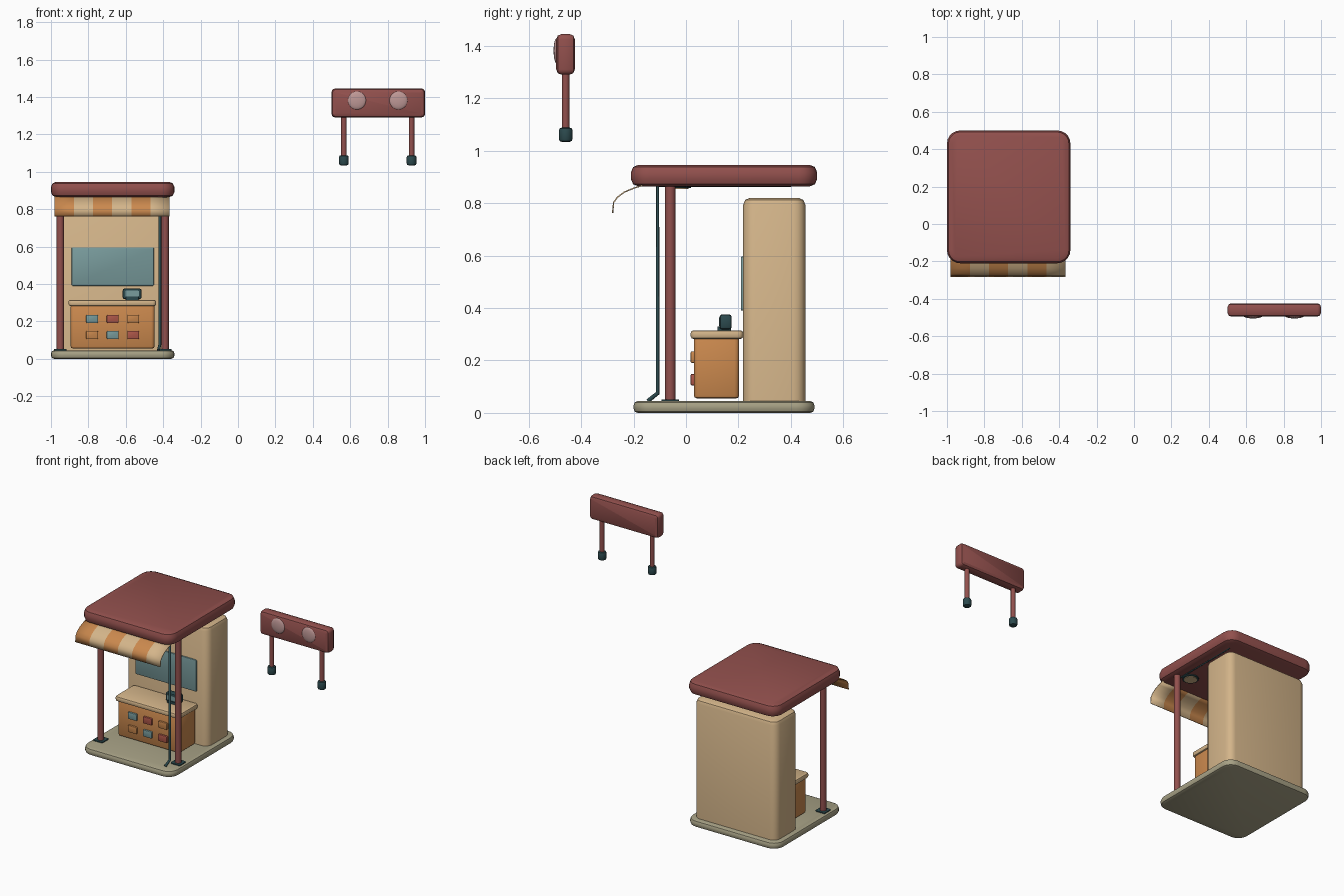
import bpy, bmesh, math
from mathutils import Matrix, Vector

cube = bpy.data.objects.get("Cube")
if cube:
    bpy.data.objects.remove(cube, do_unlink=True)


def material(name, r, g, b):
    rgb = [((c / 255 + 0.055) / 1.055) ** 2.4 for c in (r, g, b)] + [1]
    m = bpy.data.materials.new(name)
    m.use_nodes = True
    m.diffuse_color = rgb
    m.node_tree.nodes["Principled BSDF"].inputs["Base Color"].default_value = rgb
    return m


RED = material("dark red", 146, 80, 77)
CREAM = material("cream", 212, 181, 138)
ORANGE = material("orange", 203, 137, 78)
STONE = material("stone", 168, 162, 134)
TEAL = material("dark teal", 44, 74, 78)
GLASS = material("pale teal", 122, 157, 158)
PINK = material("pale pink", 190, 152, 150)
BRICK = material("brick red", 176, 88, 74)


def finish(name, bm, *mats):
    bmesh.ops.recalc_face_normals(bm, faces=bm.faces)
    mesh = bpy.data.meshes.new(name)
    bm.to_mesh(mesh)
    bm.free()
    ob = bpy.data.objects.new(name, mesh)
    bpy.context.collection.objects.link(ob)
    for m in mats:
        mesh.materials.append(m)
    bpy.ops.object.select_all(action='DESELECT')
    ob.select_set(True)
    bpy.context.view_layer.objects.active = ob
    bpy.ops.object.shade_smooth_by_angle(angle=math.radians(35))
    return ob


def box(name, mat, x, y, z, corner=0.0, rim=0.0, seg=3, foot=True, axis=2):
    """Box with rounded corners around an axis and bevelled rims at its ends."""
    bm = bmesh.new()
    bmesh.ops.create_cube(bm, size=1)
    lo, hi = (Vector(p) for p in zip(x, y, z))
    for v in bm.verts:
        v.co = [lo[i] if v.co[i] < 0 else hi[i] for i in range(3)]
    if corner:
        edges = [e for e in bm.edges
                 if abs((e.verts[0].co - e.verts[1].co)[axis]) > 1e-5]
        bmesh.ops.bevel(bm, geom=edges, offset=corner, segments=seg,
                        profile=0.5, affect='EDGES')
    if rim:
        ends = [hi[axis]] + ([lo[axis]] if foot else [])
        edges = [e for e in bm.edges if any(
            all(abs(v.co[axis] - h) < 1e-5 for v in e.verts) for h in ends)]
        bmesh.ops.bevel(bm, geom=edges, offset=rim, segments=2,
                        profile=0.5, affect='EDGES')
    return finish(name, bm, mat)


def rod(name, mat, x, y, z0, z1, r, bevel=0.0, sides=16):
    bm = bmesh.new()
    bmesh.ops.create_cone(bm, cap_ends=True, segments=sides, radius1=r, radius2=r,
                          depth=z1 - z0,
                          matrix=Matrix.Translation((x, y, (z0 + z1) / 2)))
    if bevel:
        edges = [e for e in bm.edges if abs(e.verts[0].co.z - e.verts[1].co.z) < 1e-5]
        bmesh.ops.bevel(bm, geom=edges, offset=bevel, segments=2,
                        profile=0.5, affect='EDGES')
    return finish(name, bm, mat)


# Booth shell
box("floor_slab", STONE, (-1, -0.34), (-0.2, 0.49), (0, 0.045), 0.07, 0.016, 5)
box("roof", RED, (-1, -0.34), (-0.21, 0.5), (0.864, 0.946), 0.07, 0.028, 5)
box("back_cabinet", CREAM, (-0.967, -0.373), (0.218, 0.455), (0.04, 0.82),
    0.045, 0.026, 4, foot=False)
box("wall_screen", GLASS, (-0.89, -0.45), (0.209, 0.222), (0.39, 0.596),
    0.006, 0.004, 2, axis=1)

# Front posts, their foot plates and the ceiling lamps
for side, s in (("right", -1), ("left", 1)):
    px, lx = -0.67 + s * 0.28, -0.67 + s * 0.2
    rod(side + "_post", RED, px, -0.06, 0.045, 0.87, 0.02)
    box(side + "_post_foot", TEAL, (px - 0.034, px + 0.034), (-0.094, -0.026),
        (0.044, 0.051), 0.008)
    rod(side + "_lamp_ring", TEAL, lx, -0.03, 0.857, 0.868, 0.05)
    rod(side + "_lamp", CREAM, lx, -0.03, 0.854, 0.86, 0.04)

# Drain pipe that runs under the roof and down the front
path = [(-0.418, 0.4, 0.87), (-0.418, -0.108, 0.868), (-0.418, -0.108, 0.075),
        (-0.425, -0.145, 0.046)]
curve = bpy.data.curves.new("drain_pipe", 'CURVE')
curve.dimensions = '3D'
curve.bevel_depth = 0.008
curve.bevel_resolution = 2
curve.use_fill_caps = True
line = curve.splines.new('POLY')
line.points.add(len(path) - 1)
for p, co in zip(line.points, path):
    p.co = (*co, 1)
curve.materials.append(TEAL)
bpy.context.collection.objects.link(bpy.data.objects.new("drain_pipe", curve))

# Striped awning
profile = [(-0.165, 0.868), (-0.2, 0.857), (-0.236, 0.842), (-0.262, 0.822),
           (-0.276, 0.803), (-0.28, 0.762)]
bm = bmesh.new()
rows = [[bm.verts.new((-0.98 + 0.615 * i / 6, y, z)) for y, z in profile]
        for i in range(7)]
for i in range(6):
    for j in range(len(profile) - 1):
        f = bm.faces.new((rows[i][j], rows[i + 1][j],
                          rows[i + 1][j + 1], rows[i][j + 1]))
        f.material_index = i % 2
awning = finish("awning", bm, ORANGE, CREAM)
thick = awning.modifiers.new("thickness", 'SOLIDIFY')
thick.thickness = 0.005
thick.offset = 0

# Counter with goods on its front
box("counter_body", ORANGE, (-0.895, -0.446), (0.03, 0.203), (0.055, 0.29),
    0.018, 0.012)
box("counter_top", CREAM, (-0.906, -0.438), (0.018, 0.218), (0.282, 0.315),
    0.018, 0.01)
goods = ((GLASS, BRICK, ORANGE), (ORANGE, GLASS, BRICK))
for r, row in enumerate(goods):
    for c, mat in enumerate(row):
        gx, gz = -0.67 + (c - 1) * 0.11, 0.213 - r * 0.086
        box(f"goods_{r + 1}_{c + 1}", mat, (gx - 0.032, gx + 0.032),
            (0.018, 0.036), (gz - 0.022, gz + 0.022), 0.006, 0.004, 2, axis=1)

# Till on the counter
box("till_stand", TEAL, (-0.6, -0.532), (0.12, 0.172), (0.312, 0.33), 0.006)
box("till", TEAL, (-0.617, -0.515), (0.128, 0.174), (0.318, 0.376),
    0.012, 0.01, 2, axis=1)
box("till_display", GLASS, (-0.602, -0.53), (0.125, 0.13), (0.332, 0.364),
    0.005, axis=1)

# Separate sign board on two legs
box("sign_board", RED, (0.5, 1), (-0.495, -0.424), (1.29, 1.445),
    0.02, 0.02, 3, axis=1)
for side, s in (("right", -1), ("left", 1)):
    lx, dx = 0.747 + s * 0.181, 0.747 + s * 0.111
    rod(side + "_sign_leg", RED, lx, -0.459, 1.07, 1.3, 0.0145)
    rod(side + "_sign_foot", TEAL, lx, -0.459, 1.034, 1.088, 0.026, 0.01)
    # Domed lamp
    bm = bmesh.new()
    bmesh.ops.create_uvsphere(bm, u_segments=24, v_segments=12, radius=1)
    bmesh.ops.transform(bm, verts=bm.verts, matrix=Matrix.Translation(
        (dx, -0.493, 1.381)) @ Matrix.Diagonal((0.049, 0.012, 0.049, 1)))
    finish(side + "_sign_lamp", bm, PINK)
